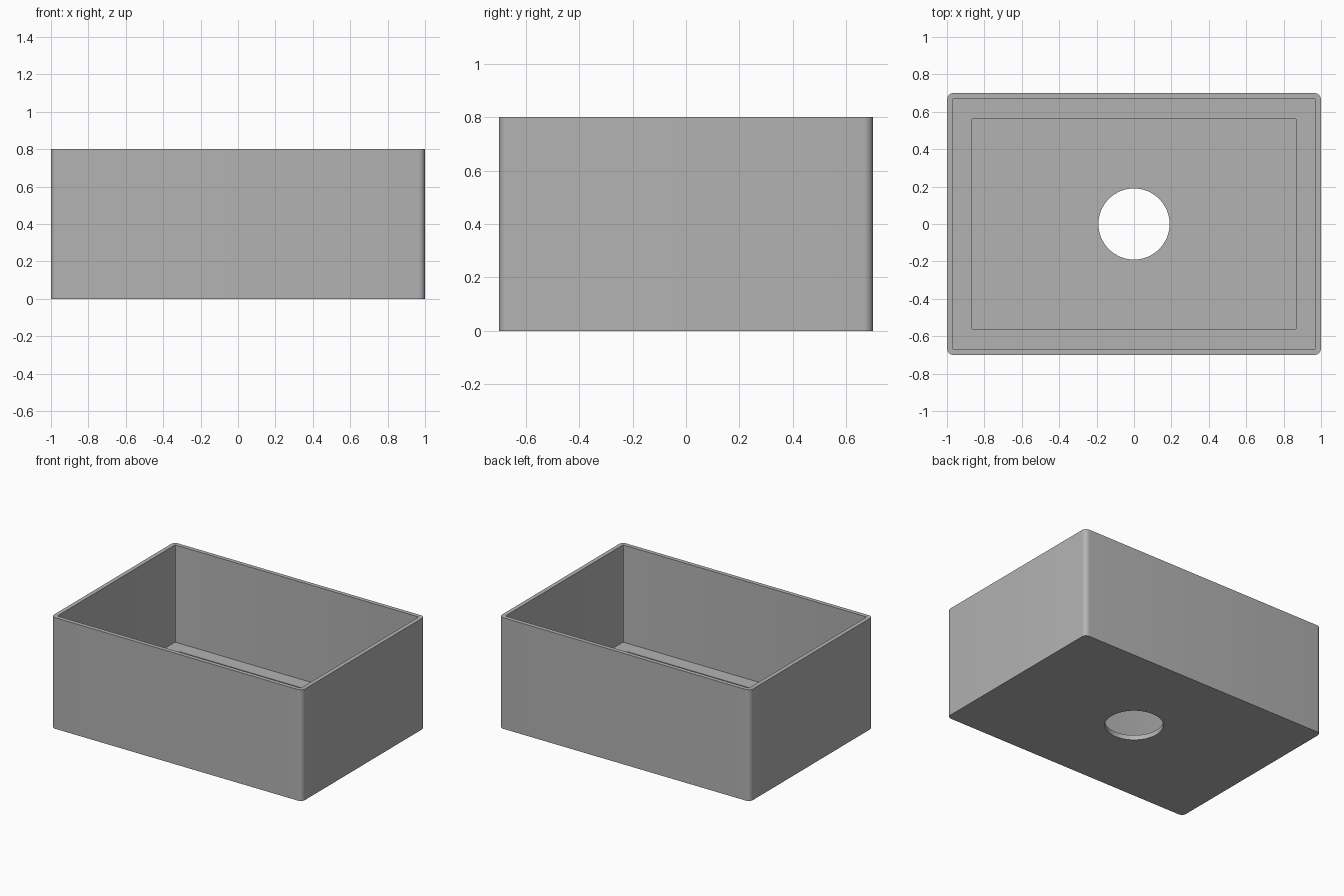
import bpy
import bmesh
from math import cos, sin, pi

cube = bpy.data.objects.get("Cube")
if cube:
    bpy.data.objects.remove(cube, do_unlink=True)

grey = bpy.data.materials.new("plain grey")
grey.use_nodes = True
colour = (0.45, 0.45, 0.45, 1)
grey.diffuse_color = colour
grey.node_tree.nodes["Principled BSDF"].inputs["Base Color"].default_value = colour


def rounded_rect(hx, hy, r, steps=8):
    """Rounded rectangle outline, counter-clockwise."""
    pts = []
    for i, (sx, sy) in enumerate([(1, 1), (-1, 1), (-1, -1), (1, -1)]):
        for k in range(steps + 1):
            a = (i + k / steps) * pi / 2
            pts.append((sx * (hx - r) + r * cos(a), sy * (hy - r) + r * sin(a)))
    return pts


def circle(r, n=64):
    return [(r * cos(2 * pi * i / n), r * sin(2 * pi * i / n)) for i in range(n)]


def prism(name, outline, z0, z1):
    bm = bmesh.new()
    base = bm.faces.new([bm.verts.new((x, y, z0)) for x, y in outline])
    top = bmesh.ops.extrude_face_region(bm, geom=[base])["geom"]
    verts = [v for v in top if isinstance(v, bmesh.types.BMVert)]
    bmesh.ops.translate(bm, verts=verts, vec=(0, 0, z1 - z0))
    bmesh.ops.recalc_face_normals(bm, faces=bm.faces)
    mesh = bpy.data.meshes.new(name)
    bm.to_mesh(mesh)
    bm.free()
    mesh.materials.append(grey)
    obj = bpy.data.objects.new(name, mesh)
    bpy.context.collection.objects.link(obj)
    return obj


# Outer body with rounded vertical corners
tray = prism("open_box", rounded_rect(1.0, 0.7, 0.035), 0, 0.8)

# Main cavity, sunken floor inside the ledge, and drain hole
cutters = [
    prism("cavity_cutter", rounded_rect(0.97, 0.67, 0.008, 3), 0.1, 1),
    prism("recess_cutter", rounded_rect(0.865, 0.565, 0.003, 2), 0.035, 0.5),
    prism("hole_cutter", circle(0.19), -0.2, 0.3),
]
bpy.context.view_layer.objects.active = tray
tray.select_set(True)
for cutter in cutters:
    mod = tray.modifiers.new(cutter.name, "BOOLEAN")
    mod.operation = "DIFFERENCE"
    mod.solver = "EXACT"
    mod.object = cutter
    bpy.ops.object.modifier_apply(modifier=mod.name)
    bpy.data.objects.remove(cutter, do_unlink=True)

bpy.ops.object.shade_smooth_by_angle(angle=pi / 6)
